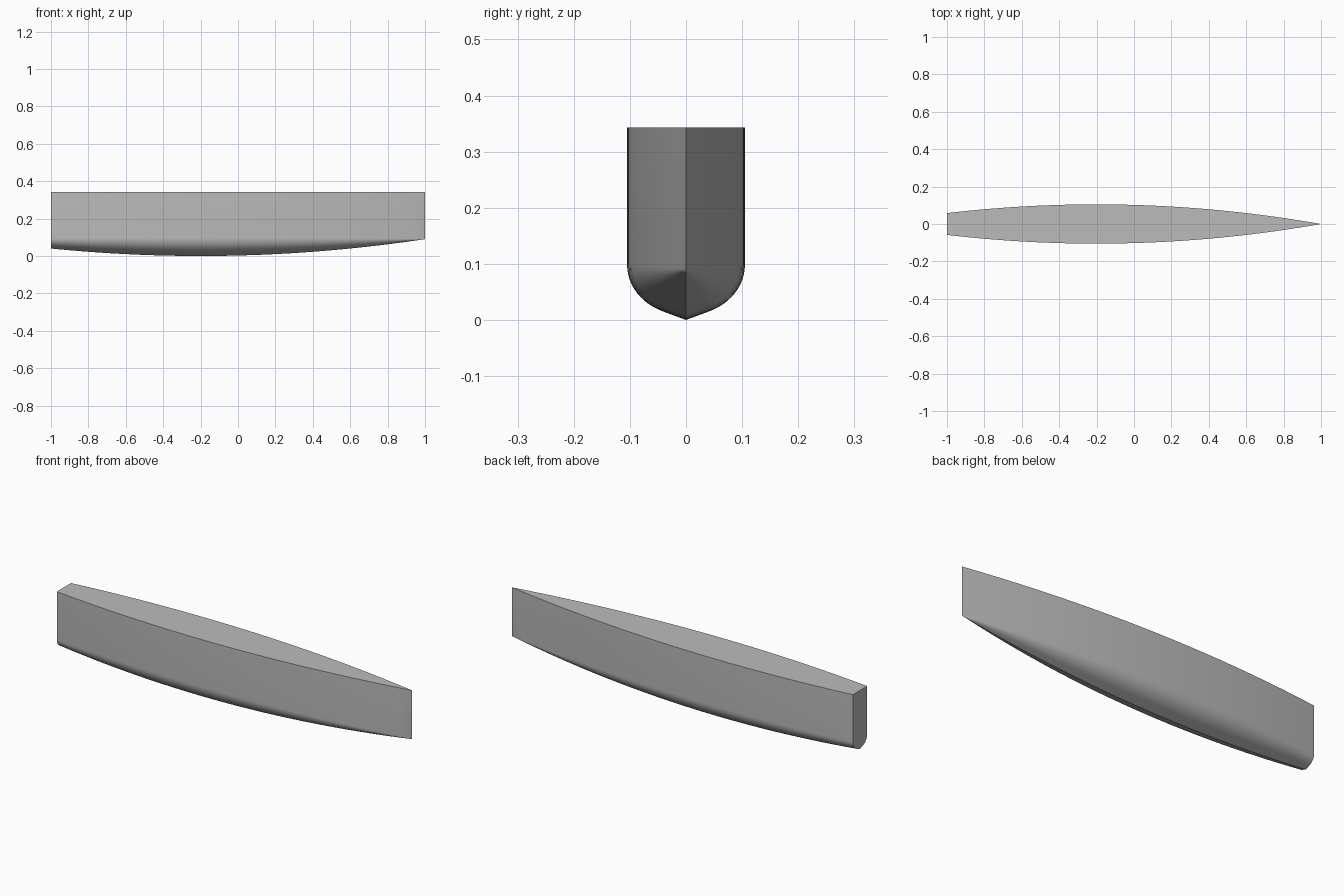
import bpy, bmesh, math

cube = bpy.data.objects.get("Cube")
if cube:
    bpy.data.objects.remove(cube, do_unlink=True)

BEAM = 0.105      # greatest half width
DECK_Z = 0.343
BOW_Z = 0.09      # foot of the stem
STATIONS = 32
ARC_STEPS = 12
FLAT = 0.38       # share of the half width where the bilge meets the V bottom

# Plain grey hull paint
grey = bpy.data.materials.new("hull_grey")
grey.use_nodes = True
colour = (0.5, 0.5, 0.5, 1)
grey.diffuse_color = colour
grey.node_tree.nodes["Principled BSDF"].inputs["Base Color"].default_value = colour


def half_section(t):
    """Half cross-section from keel to deck, scaled by fullness t."""
    centre = BOW_Z + 0.008 * t
    points = [(0, BOW_Z * (1 - t))]
    start = math.asin(FLAT)
    for i in range(ARC_STEPS + 1):
        a = start + (math.pi / 2 - start) * i / ARC_STEPS
        points.append((BEAM * t * math.sin(a), centre - BOW_Z * t * math.cos(a)))
    points.append((BEAM * t, DECK_Z))
    return points


# Hull lofted through the stations, stern to bow
bm = bmesh.new()
rings = []
for s in range(STATIONS + 1):
    x = -1 + 2 * s / STATIONS
    fullness = 1 - ((x + 0.2) / 1.2) ** 2
    half = half_section(max(fullness, 0))
    section = [(-y, z) for y, z in reversed(half[1:])] + half
    rings.append([bm.verts.new((x, y, z)) for y, z in section])

for a, b in zip(rings, rings[1:]):
    for i in range(len(a)):
        j = (i + 1) % len(a)      # the last strip closes the deck
        bm.faces.new((a[i], a[j], b[j], b[i]))
bm.faces.new(rings[0])            # transom

# Pinch the bow into a stem edge
bmesh.ops.remove_doubles(bm, verts=bm.verts[:], dist=0.00001)
bmesh.ops.recalc_face_normals(bm, faces=bm.faces[:])

# Smooth sides, crisp stem, keel, deck edge and transom
for face in bm.faces:
    face.smooth = True
for edge in bm.edges:
    centreline = all(abs(v.co.y) < 0.0001 for v in edge.verts)
    edge.smooth = not centreline and edge.calc_face_angle(math.pi) < math.radians(30)

mesh = bpy.data.meshes.new("hull")
bm.to_mesh(mesh)
bm.free()
mesh.materials.append(grey)
hull = bpy.data.objects.new("hull", mesh)
bpy.context.collection.objects.link(hull)
